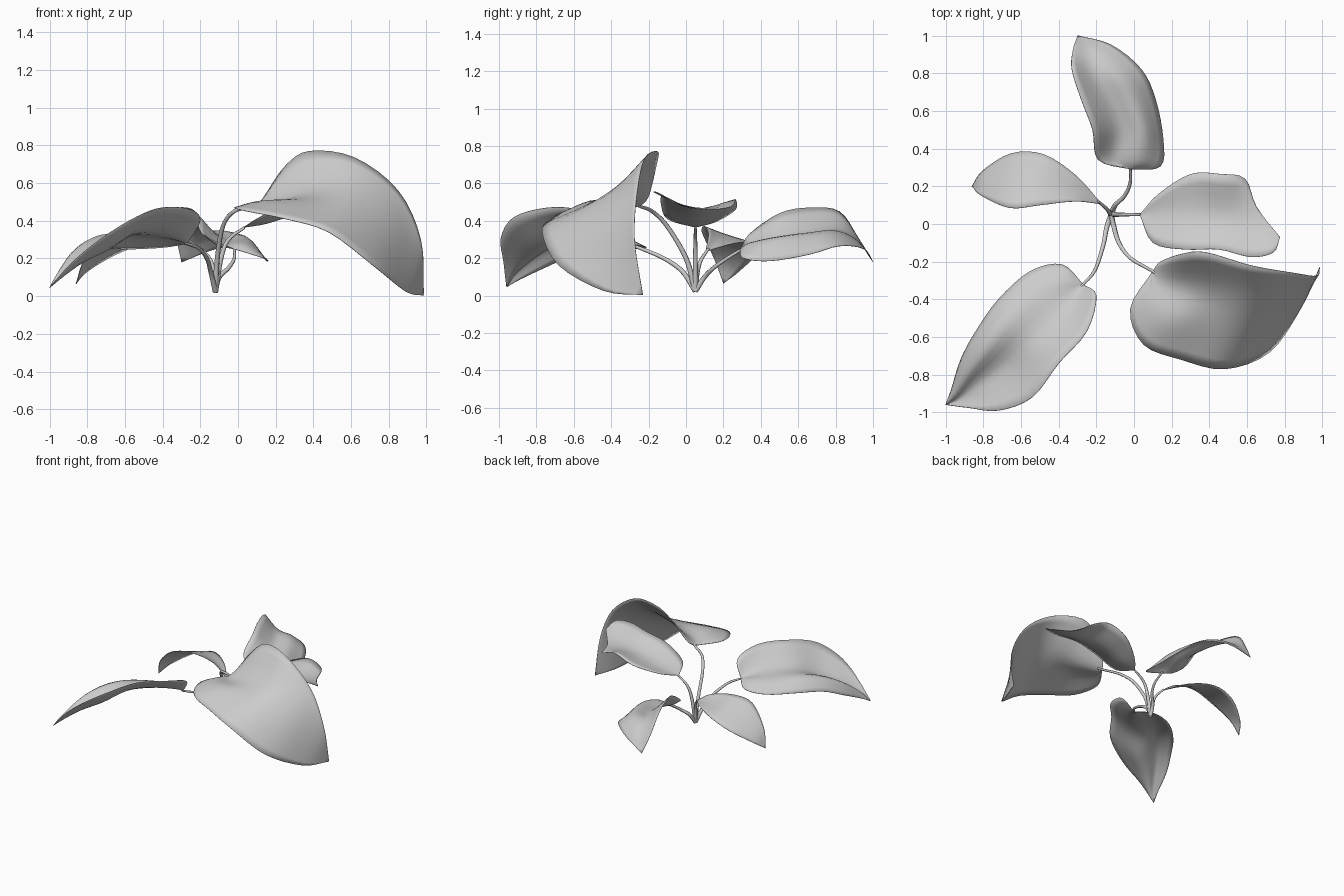
import bpy
import bmesh
from mathutils import Vector

cube = bpy.data.objects.get("Cube")
if cube:
    bpy.data.objects.remove(cube, do_unlink=True)

# One plain grey for the whole plant
grey = bpy.data.materials.new("light_grey")
grey.use_nodes = True
colour = (.6, .6, .6, 1)
grey.diffuse_color = colour
grey.node_tree.nodes["Principled BSDF"].inputs["Base Color"].default_value = colour

ROOT = (-.12, .05, .025)


def smooth_path(points, steps):
    """Pass a smooth spline through the given points."""
    pts = [Vector(p) for p in points]
    pts = [2 * pts[0] - pts[1]] + pts + [2 * pts[-1] - pts[-2]]
    path = []
    for a, b, c, d in zip(pts, pts[1:], pts[2:], pts[3:]):
        for i in range(steps):
            t = i / steps
            path.append(b + (c - a) * t / 2
                        + (a - b * 2.5 + c * 2 - d / 2) * t ** 2
                        + (b * 3 - a - c * 3 + d) * t ** 3 / 2)
    return path + [pts[-2]]


def leaf(name, base, rows, tip, steps=4):
    """Loft a blade from base to tip through rows of points, edge to edge."""
    ribs = [smooth_path([base, *column, tip], steps) for column in zip(*rows)]
    bm = bmesh.new()
    grid = [[bm.verts.new(p) for p in smooth_path(section, steps)]
            for section in zip(*ribs)]
    for low, high in zip(grid, grid[1:]):
        for j in range(len(low) - 1):
            bm.faces.new((low[j], low[j + 1], high[j + 1], high[j]))
    bmesh.ops.remove_doubles(bm, verts=bm.verts[:], dist=.0005)
    bmesh.ops.recalc_face_normals(bm, faces=bm.faces[:])
    for face in bm.faces:
        face.smooth = True
    mesh = bpy.data.meshes.new(name)
    bm.to_mesh(mesh)
    bm.free()
    mesh.materials.append(grey)
    obj = bpy.data.objects.new(name, mesh)
    bpy.context.collection.objects.link(obj)
    skin = obj.modifiers.new("thickness", "SOLIDIFY")
    skin.thickness = .003
    skin.offset = 0


def stem(name, points):
    """Tapered round stalk from the root to a leaf."""
    path = smooth_path([ROOT] + points, 6)
    curve = bpy.data.curves.new(name, "CURVE")
    curve.dimensions = "3D"
    curve.bevel_depth = .015
    curve.bevel_resolution = 2
    curve.use_fill_caps = True
    spline = curve.splines.new("POLY")
    spline.points.add(len(path) - 1)
    for i, (point, co) in enumerate(zip(spline.points, path)):
        point.co = (*co, 1)
        point.radius = 1 - .55 * i / len(path)
    spline.use_smooth = True
    curve.materials.append(grey)
    obj = bpy.data.objects.new(name, curve)
    bpy.context.collection.objects.link(obj)


# Large arching leaf, front and +x: back edge, valley, ridge, front edge
leaf("large_leaf", (.1, -.25, .475), [
    [(.14, -.2, .53), (.12, -.3, .485), (.07, -.38, .495), (-.02, -.45, .47)],
    [(.25, -.16, .69), (.25, -.33, .52), (.17, -.5, .508), (.05, -.64, .45)],
    [(.38, -.15, .77), (.4, -.34, .57), (.35, -.53, .49), (.25, -.72, .41)],
    [(.62, -.22, .735), (.61, -.37, .58), (.57, -.57, .44), (.48, -.77, .34)],
    [(.85, -.26, .56), (.82, -.36, .45), (.77, -.52, .29), (.72, -.68, .16)],
    [(.97, -.275, .3), (.95, -.31, .21), (.92, -.37, .1), (.89, -.44, .025)],
], (.985, -.23, .003))
stem("large_leaf_stem", [(-.11, 0, .2), (-.08, -.1, .37), (-.02, -.18, .45),
                         (.08, -.24, .475), (.13, -.27, .484)])

# Side leaf toward +x: front edge, midrib, back edge
leaf("side_leaf", (.03, .05, .365), [
    [(.1, -.1, .41), (.15, .05, .385), (.13, .16, .395)],
    [(.27, -.135, .5), (.3, .05, .43), (.3, .265, .46)],
    [(.45, -.135, .54), (.47, .04, .46), (.46, .265, .515)],
    [(.62, -.175, .555), (.61, .02, .47), (.59, .24, .475)],
    [(.74, -.15, .55), (.71, -.03, .49), (.65, .09, .46)],
], (.775, -.07, .5))
stem("side_leaf_stem", [(-.09, .05, .2), (-.05, .05, .3), (.035, .05, .365)])

# Back leaf sloping down toward +x: high edge, valley, ridge, low edge
leaf("back_leaf", (-.02, .29, .25), [
    [(-.19, .34, .33), (-.1, .34, .27), (.03, .34, .28), (.14, .305, .2)],
    [(-.22, .5, .44), (-.08, .5, .3), (.05, .48, .31), (.155, .45, .185)],
    [(-.28, .66, .47), (-.13, .66, .335), (0, .65, .33), (.115, .66, .22)],
    [(-.33, .82, .45), (-.22, .81, .355), (-.08, .8, .34), (.04, .82, .265)],
    [(-.325, .92, .31), (-.25, .92, .29), (-.18, .92, .29), (-.12, .95, .25)],
], (-.3, 1, .18))
stem("back_leaf_stem", [(-.1, .1, .1), (-.05, .15, .15),
                        (-.02, .22, .2), (-.02, .31, .255)])

# Long front leaf toward -x: low edge, ridge, valley, high edge
leaf("front_leaf", (-.27, -.32, .28), [
    [(-.38, -.215, .26), (-.36, -.3, .3), (-.3, -.37, .305), (-.2, -.38, .4)],
    [(-.55, -.25, .25), (-.5, -.36, .31), (-.4, -.5, .34), (-.25, -.57, .46)],
    [(-.72, -.4, .25), (-.66, -.5, .33), (-.55, -.64, .33), (-.4, -.74, .47)],
    [(-.84, -.57, .23), (-.77, -.64, .31), (-.68, -.77, .25), (-.54, -.92, .42)],
    [(-.92, -.72, .165), (-.87, -.77, .24), (-.82, -.86, .18), (-.72, -.99, .31)],
    [(-.97, -.88, .09), (-.95, -.9, .13), (-.92, -.93, .11), (-.88, -.975, .18)],
], (-1, -.96, .045))
stem("front_leaf_stem", [(-.145, -.02, .13), (-.165, -.12, .2),
                         (-.21, -.25, .255), (-.28, -.33, .282)])

# Small drooping leaf toward -x: front edge, midrib, back edge
leaf("small_leaf", (-.17, .105, .235), [
    [(-.31, .12, .33), (-.32, .18, .295), (-.31, .26, .28)],
    [(-.5, .1, .37), (-.5, .22, .325), (-.48, .37, .28)],
    [(-.66, .085, .34), (-.66, .22, .28), (-.65, .375, .22)],
    [(-.81, .15, .2), (-.8, .21, .18), (-.8, .285, .13)],
], (-.86, .2, .065))
stem("small_leaf_stem", [(-.13, .06, .12), (-.145, .08, .19),
                         (-.19, .12, .25)])
